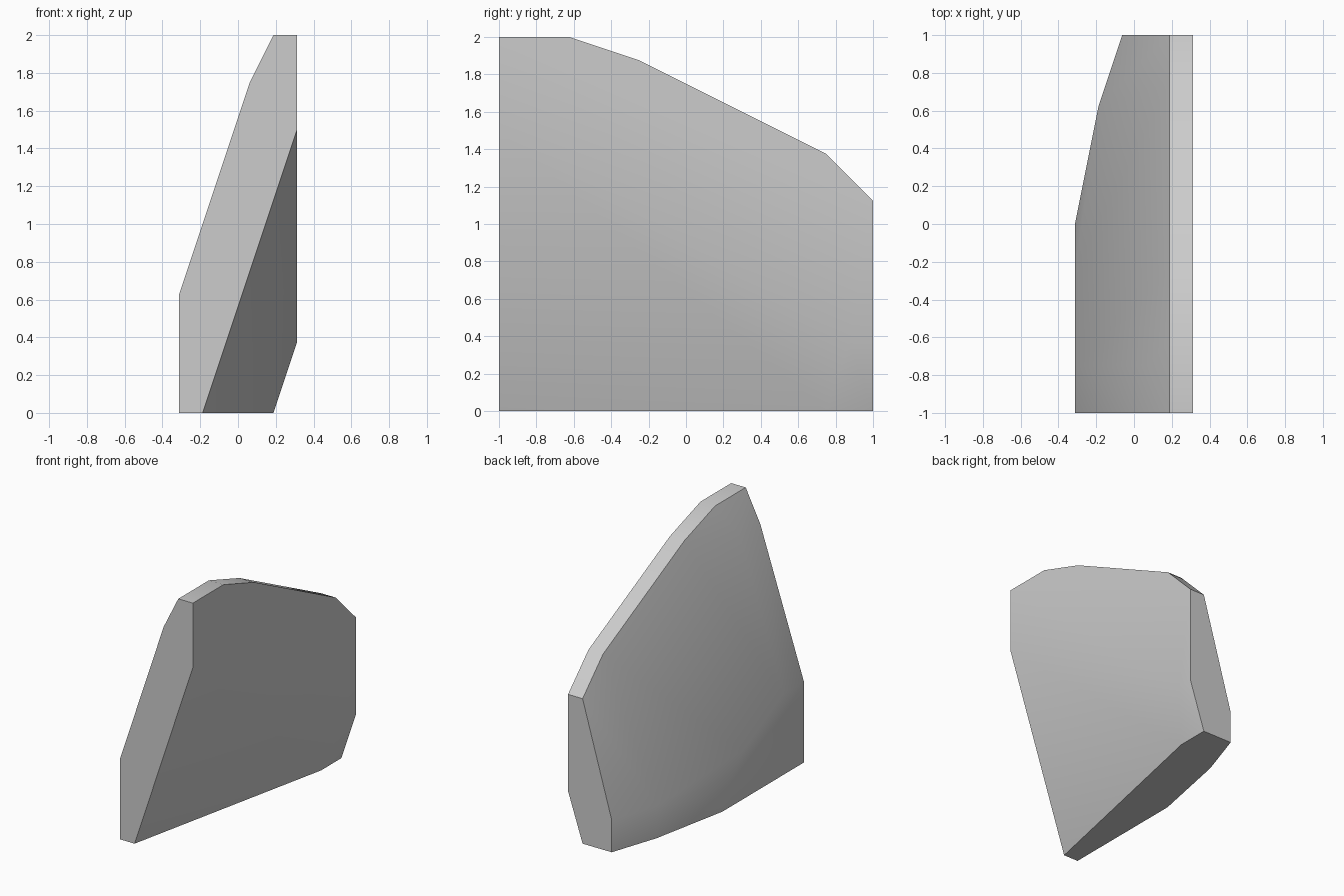
import bpy
import bmesh

cube = bpy.data.objects.get("Cube")
if cube:
    bpy.data.objects.remove(cube, do_unlink=True)

LEFT = 0.3125      # outermost plane on each side
RIM = 0.1875       # inner edge of the top rim

# top rim outline (y, z), given a constant width in x
rim = [(-1, 2), (-0.625, 2), (-0.25, 1.875), (0.75, 1.375), (1, 1.125)]
points = [(x, y, z) for y, z in rim for x in (RIM, LEFT)]

# front end: undercut corner, and the straight strip of sloping flank behind it
points += [(-LEFT, -1, 0), (LEFT, -1, 1.5)]
points += [(x, y, z) for y in (-1, -0.75)
           for x, z in [(-LEFT, 0.625), (0.0625, 1.75)]]

# upper edge of the upright wall, falling towards the back
points += [(-LEFT, -0.25, 0.375), (-LEFT, 0, 0.125), (-RIM, 0.625, 0.25)]

# back end: lower corners, and the end of the undercut crease
points += [(LEFT, 1, 0.375), (-0.0625, 1, 0.25), (LEFT, 0.875, 0.375)]

# foot outline (x, y) on the ground
points += [(x, y, 0) for x, y in
           [(-RIM, -1), (RIM, 0.75), (RIM, 1), (-0.0625, 1),
            (-RIM, 0.625), (-LEFT, 0)]]

# wrap the outlines into one convex slab
bm = bmesh.new()
for p in points:
    bm.verts.new(p)
bmesh.ops.convex_hull(bm, input=bm.verts[:])
bmesh.ops.dissolve_limit(bm, angle_limit=0.005, verts=bm.verts[:], edges=bm.edges[:])
bmesh.ops.recalc_face_normals(bm, faces=bm.faces[:])
mesh = bpy.data.meshes.new("slab")
bm.to_mesh(mesh)
bm.free()

# plain grey material
grey = bpy.data.materials.new("mid_grey")
grey.use_nodes = True
colour = (0.605, 0.605, 0.605, 1)
grey.diffuse_color = colour
for node in grey.node_tree.nodes:
    if node.type == 'BSDF_PRINCIPLED':
        node.inputs["Base Color"].default_value = colour
mesh.materials.append(grey)

slab = bpy.data.objects.new("slab", mesh)
bpy.context.collection.objects.link(slab)
bpy.ops.object.select_all(action='DESELECT')
slab.select_set(True)
bpy.context.view_layer.objects.active = slab
bpy.ops.object.shade_smooth_by_angle(angle=0.7)
